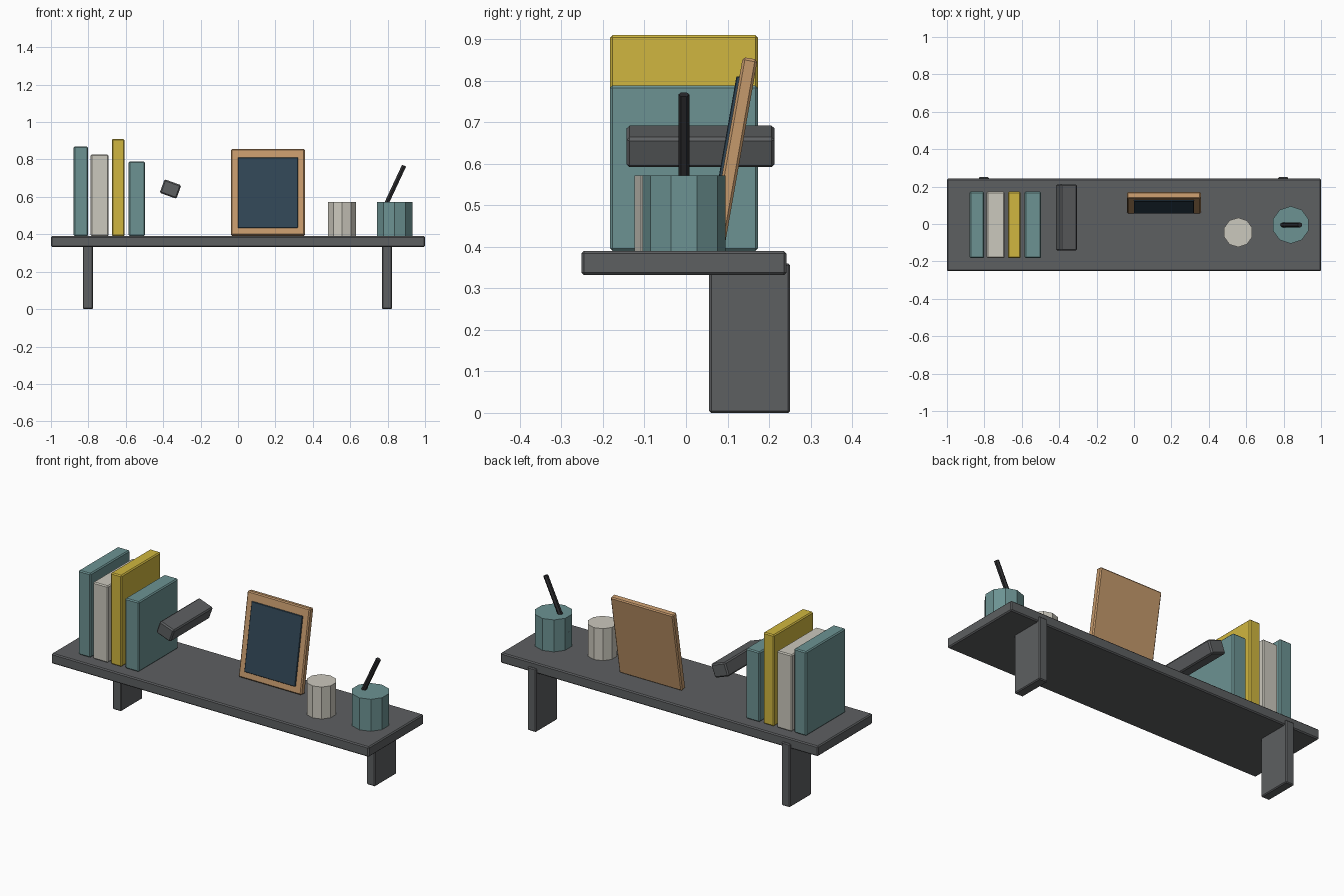
import bpy
from math import radians, sin, cos

if "Cube" in bpy.data.objects:
    bpy.data.objects.remove(bpy.data.objects["Cube"])


def material(name, rgb):
    m = bpy.data.materials.new(name)
    m.diffuse_color = (*rgb, 1)
    m.use_nodes = True
    m.node_tree.nodes["Principled BSDF"].inputs["Base Color"].default_value = m.diffuse_color
    return m


CHARCOAL = material("charcoal", (0.11, 0.115, 0.12))
TEAL = material("teal", (0.15, 0.29, 0.29))
CREAM = material("cream", (0.60, 0.58, 0.51))
YELLOW = material("yellow", (0.63, 0.47, 0.05))
WOOD = material("wood", (0.56, 0.32, 0.15))
SLATE = material("slate", (0.03, 0.06, 0.09))
BLACK = material("black", (0.025, 0.025, 0.028))

TOP = 0.39      # shelf surface height
MID = -0.005    # shelf centre line in y


def box(name, centre, size, mat, rot=(0, 0, 0), bevel=0.006):
    bpy.ops.mesh.primitive_cube_add(size=1, location=centre, rotation=rot)
    ob = bpy.context.object
    ob.name = name
    ob.scale = size
    bpy.ops.object.transform_apply(location=False, rotation=False, scale=True)
    mod = ob.modifiers.new("bevel", 'BEVEL')
    mod.width = bevel
    mod.segments = 1
    ob.data.materials.append(mat)
    return ob


def prism(name, sides, radius, height, centre, mat, rot=(0, 0, 0)):
    bpy.ops.mesh.primitive_cylinder_add(vertices=sides, radius=radius, depth=height,
                                        location=centre, rotation=rot)
    ob = bpy.context.object
    ob.name = name
    ob.data.materials.append(mat)
    return ob


# shelf board and its two wall brackets
box("shelf_board", (0, MID, 0.361), (2, 0.494, 0.058), CHARCOAL)
for side, x in (("left", -0.803), ("right", 0.797)):
    box(f"{side}_bracket", (x, 0.1535, 0.18), (0.054, 0.195, 0.36), CHARCOAL, bevel=0.005)

# row of books: centre x, thickness, top height, cover
books = [(-0.84, 0.077, 0.869, TEAL), (-0.74, 0.095, 0.827, CREAM),
         (-0.641, 0.068, 0.91, YELLOW), (-0.541, 0.087, 0.789, TEAL)]
for i, (x, w, top, mat) in enumerate(books, 1):
    box(f"book_{i}", (x, MID, (TOP + top) / 2), (w, 0.356, top - TOP), mat)

# tilted bookend block beside the books
box("bookend_block", (-0.361, 0.035, 0.642), (0.095, 0.356, 0.077), CHARCOAL,
    rot=(0, radians(20), 0), bevel=0.007)

# leaning picture frame with a slightly raised picture panel
LEAN = radians(-10)
fx, fy, fz = 0.16, 0.114, 0.6235
box("picture_frame", (fx, fy, fz), (0.395, 0.036, 0.468), WOOD, rot=(LEAN, 0, 0))
d = 0.019
box("picture_panel", (fx, fy - d * cos(LEAN), fz - d * sin(LEAN) - 0.005),
    (0.32, 0.014, 0.382), SLATE, rot=(LEAN, 0, 0), bevel=0.002)

# ten-sided candle and pen cup
prism("candle", 10, 0.079, 0.183, (0.557, -0.045, 0.4805), CREAM)
prism("pen_cup", 10, 0.1, 0.183, (0.838, MID, 0.4805), TEAL)

# pen leaning out of the cup
tilt, length = radians(25), 0.32
prism("pen", 6, 0.0135, length,
      (0.888 - sin(tilt) * length / 2, MID, 0.767 - cos(tilt) * length / 2),
      BLACK, rot=(0, tilt, 0))
